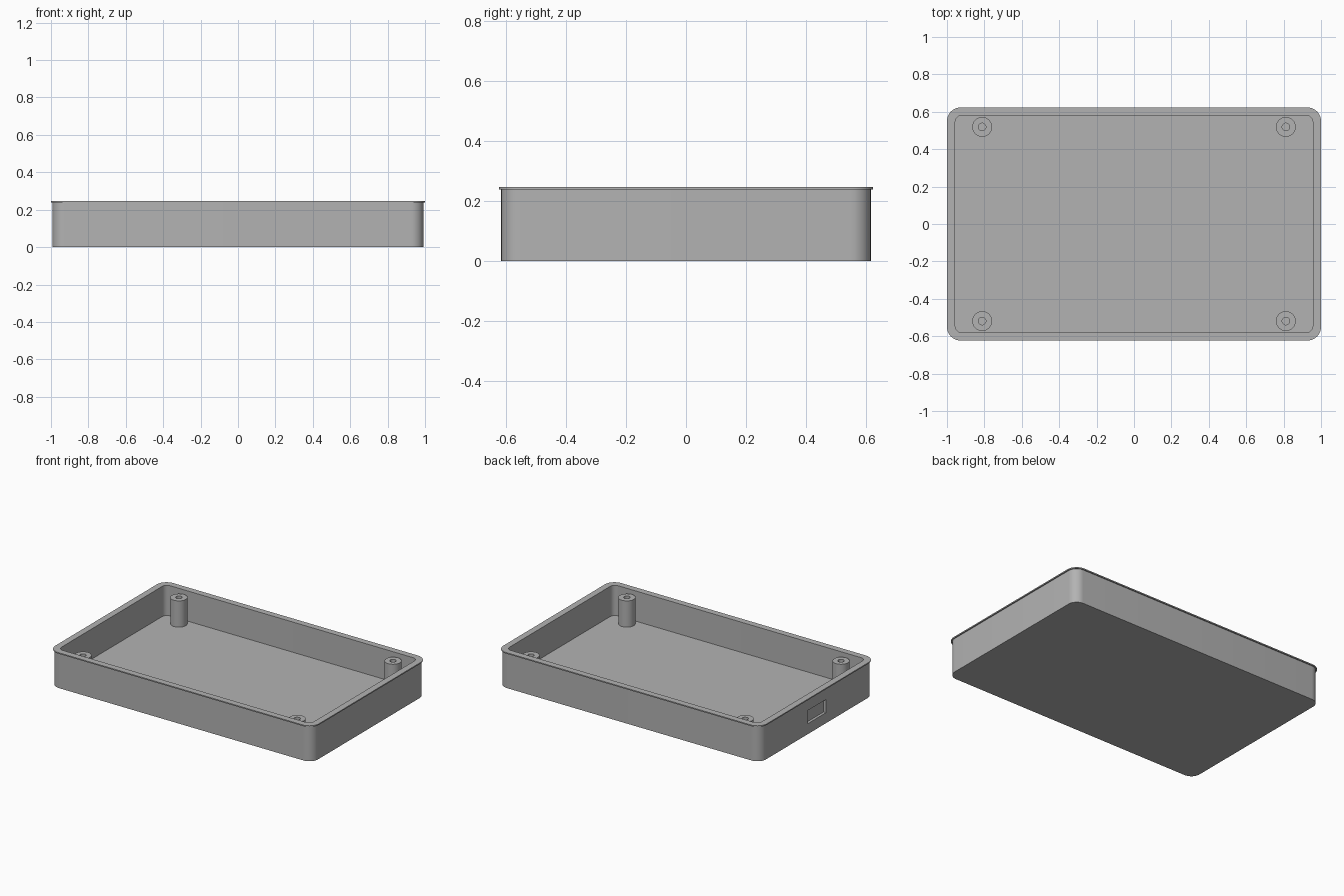
import bpy, bmesh, math
from mathutils import Matrix

if "Cube" in bpy.data.objects:
    bpy.data.objects.remove(bpy.data.objects["Cube"], do_unlink=True)

grey = bpy.data.materials.new("plain grey")
colour = (0.45, 0.45, 0.45, 1)
grey.use_nodes = True
grey.diffuse_color = colour
grey.node_tree.nodes["Principled BSDF"].inputs["Base Color"].default_value = colour

FLOOR, LIP_Z, TOP = 0.04, 0.239, 0.247


def rounded_rect(hx, hy, r, z, steps=10):
    """Closed outline of a rounded rectangle at height z."""
    points = []
    for i, (sx, sy) in enumerate(((1, 1), (-1, 1), (-1, -1), (1, -1))):
        for s in range(steps + 1):
            a = math.pi / 2 * (i + s / steps)
            points.append((sx * (hx - r) + r * math.cos(a),
                           sy * (hy - r) + r * math.sin(a), z))
    return points


def circle(r, z, n=32):
    return [(r * math.cos(math.tau * i / n), r * math.sin(math.tau * i / n), z)
            for i in range(n)]


def stack(name, outlines, location=(0, 0, 0)):
    """Solid skinned through a stack of matching outlines, capped at both ends."""
    bm = bmesh.new()
    rings = [[bm.verts.new(p) for p in outline] for outline in outlines]
    for a, b in zip(rings, rings[1:]):
        for i in range(len(a)):
            j = (i + 1) % len(a)
            bm.faces.new((a[i], a[j], b[j], b[i]))
    bm.faces.new(rings[0][::-1])
    bm.faces.new(rings[-1])
    bmesh.ops.recalc_face_normals(bm, faces=bm.faces)
    mesh = bpy.data.meshes.new(name)
    bm.to_mesh(mesh)
    bm.free()
    mesh.materials.append(grey)
    obj = bpy.data.objects.new(name, mesh)
    obj.location = location
    bpy.context.collection.objects.link(obj)
    return obj


def select(obj):
    bpy.ops.object.select_all(action='DESELECT')
    obj.select_set(True)
    bpy.context.view_layer.objects.active = obj


# Open tray: outer wall, thin lip, rim, inner wall and floor
tray = stack("tray", [
    rounded_rect(0.992, 0.615, 0.065, 0),
    rounded_rect(0.992, 0.615, 0.065, LIP_Z),
    rounded_rect(1.0, 0.623, 0.073, LIP_Z),
    rounded_rect(1.0, 0.623, 0.073, TOP),
    rounded_rect(0.956, 0.58, 0.035, TOP),
    rounded_rect(0.956, 0.58, 0.035, FLOOR),
])

# Shallow rectangular port recess in the right end wall
bm = bmesh.new()
bmesh.ops.create_cube(bm, size=1, matrix=Matrix.Translation((-0.992, 0, 0.117))
                      @ Matrix.Diagonal((0.036, 0.2, 0.09, 1)))
mesh = bpy.data.meshes.new("port_cutter")
bm.to_mesh(mesh)
bm.free()
mesh.materials.append(grey)
cutter = bpy.data.objects.new("port_cutter", mesh)
cutter.hide_render = True
bpy.context.collection.objects.link(cutter)
cut = tray.modifiers.new("port_recess", 'BOOLEAN')
cut.operation, cut.solver, cut.object = 'DIFFERENCE', 'EXACT', cutter
select(tray)
bpy.ops.object.modifier_apply(modifier=cut.name)
bpy.data.objects.remove(cutter, do_unlink=True)

# Four screw posts with blind holes
parts = [tray]
for side, sx in (("left", 1), ("right", -1)):
    for end, sy in (("front", -1), ("back", 1)):
        parts.append(stack(f"screw_post_{end}_{side}", [
            circle(0.053, FLOOR - 0.005), circle(0.053, 0.22),
            circle(0.02, 0.22), circle(0.02, FLOOR + 0.01),
        ], (sx * 0.812, sy * 0.519, 0)))

for part in parts:
    select(part)
    bpy.ops.object.shade_smooth_by_angle(angle=math.radians(30))
